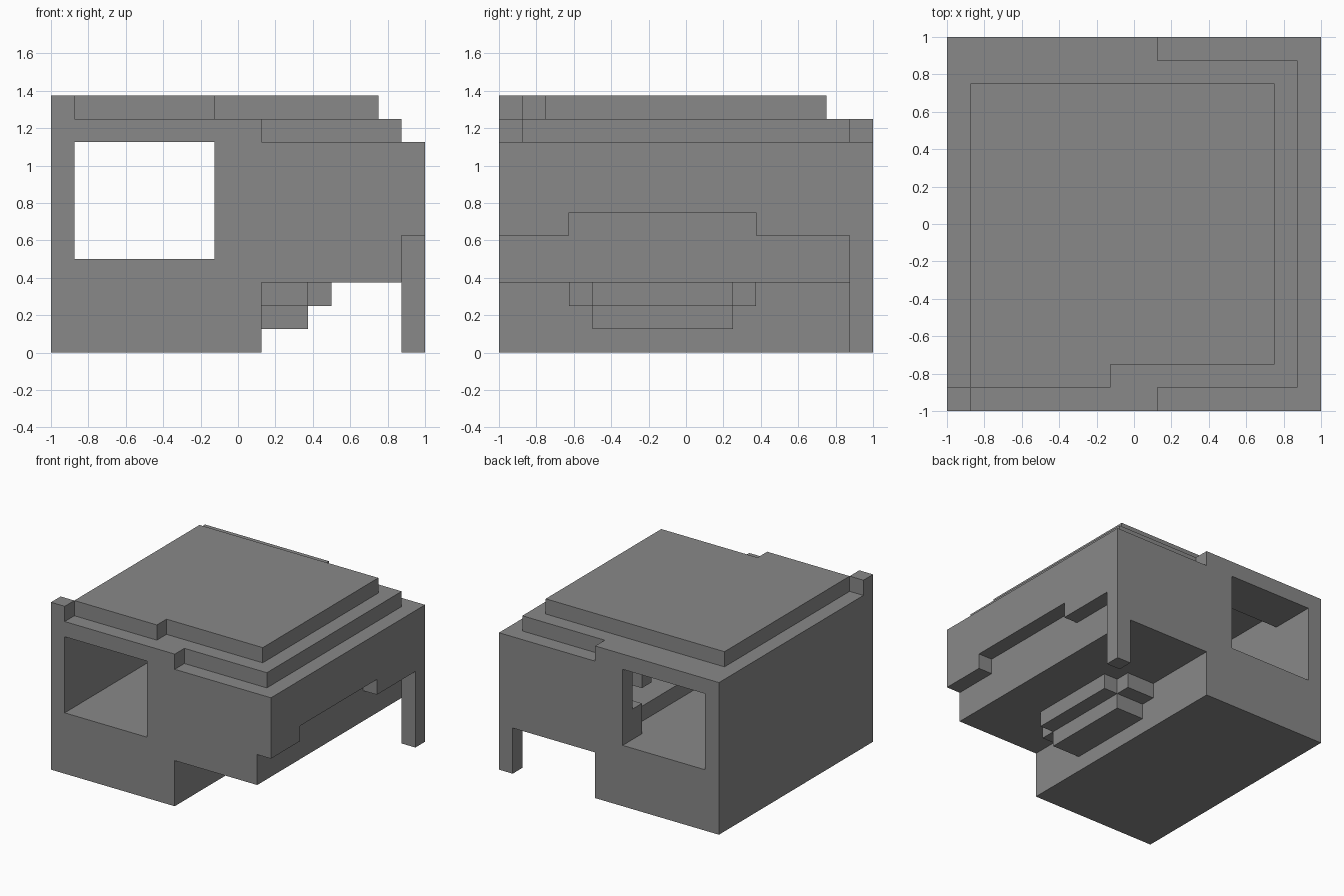
import bpy, bmesh
from itertools import product

cube = bpy.data.objects.get("Cube")
if cube:
    bpy.data.objects.remove(cube, do_unlink=True)

UNIT = 1 / 8
cells = {}


def block(x, y, z):
    """Grid cells in a box given as start/end pairs."""
    return product(range(*x), range(*y), range(*z))


def fill(part, *box):
    for c in block(*box):
        cells[c] = part


def carve(*box):
    for c in block(*box):
        cells.pop(c, None)


# Main shell with its deep left base
fill("body", (0, 16), (0, 16), (3, 9))
fill("body", (0, 9), (0, 16), (0, 3))

# Recess with raised middle along the right side
carve((15, 16), (0, 15), (3, 5))
carve((15, 16), (3, 11), (5, 6))

# Stepped roof and corner post
fill("roof_base", (0, 9), (0, 16), (9, 10))
fill("roof_base", (9, 15), (1, 15), (9, 10))
fill("roof_plate", (1, 14), (2, 14), (10, 11))
fill("roof_plate", (1, 7), (1, 2), (10, 11))
fill("corner_post", (0, 1), (0, 1), (10, 11))

# Rear leg and steps beneath the overhang
fill("rear_leg", (15, 16), (15, 16), (0, 3))
fill("under_steps", (9, 11), (3, 11), (2, 3))
fill("under_steps", (9, 12), (4, 10), (2, 3))
fill("under_steps", (9, 11), (4, 10), (1, 2))

# Through opening and hollow interior with a raised floor
carve((1, 7), (0, 16), (4, 9))
carve((7, 8), (2, 14), (4, 9))
carve((8, 14), (2, 14), (5, 9))
carve((7, 14), (1, 15), (6, 9))
carve((1, 13), (3, 13), (9, 10))

# Beams hanging from the ceiling beside the opening
for y in (2, 13):
    fill("ceiling_beam", (7, 14), (y, y + 1), (7, 9))

grey = bpy.data.materials.new("mid grey")
grey.use_nodes = True
color = (0.25, 0.25, 0.25, 1)
grey.diffuse_color = color
grey.node_tree.nodes["Principled BSDF"].inputs["Base Color"].default_value = color


def build(part):
    """Skin the exposed sides of a part and merge its flat faces."""
    bm = bmesh.new()
    for cell in [c for c, p in cells.items() if p == part]:
        for axis, side in product(range(3), (0, 1)):
            near = list(cell)
            near[axis] += 2 * side - 1
            if tuple(near) in cells:
                continue
            u, v = (axis + 1) % 3, (axis + 2) % 3
            ring = []
            for du, dv in ((0, 0), (1, 0), (1, 1), (0, 1)):
                p = list(cell)
                p[axis] += side
                p[u] += du
                p[v] += dv
                ring.append(bm.verts.new((p[0] * UNIT - 1, p[1] * UNIT - 1, p[2] * UNIT)))
            bm.faces.new(ring if side else ring[::-1])
    bmesh.ops.remove_doubles(bm, verts=bm.verts, dist=UNIT / 100)
    bmesh.ops.dissolve_limit(bm, angle_limit=0.01, verts=bm.verts, edges=bm.edges)
    mesh = bpy.data.meshes.new(part)
    bm.to_mesh(mesh)
    bm.free()
    mesh.materials.append(grey)
    bpy.context.collection.objects.link(bpy.data.objects.new(part, mesh))


for part in sorted(set(cells.values())):
    build(part)
